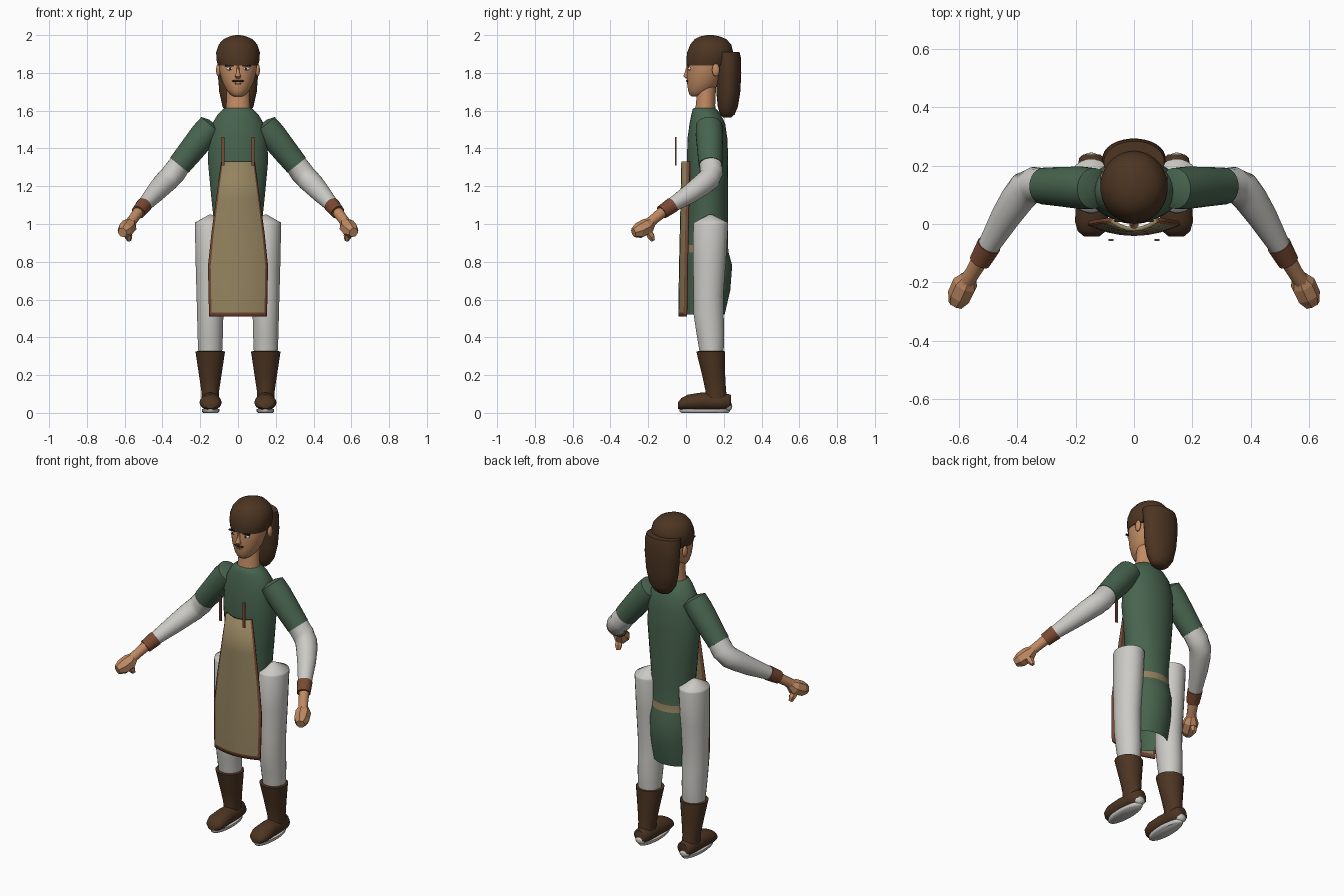
import bpy, bmesh, math
from mathutils import Vector

if "Cube" in bpy.data.objects:
    bpy.data.objects.remove(bpy.data.objects["Cube"], do_unlink=True)


def material(name, hex_code):
    srgb = [int(hex_code[i:i + 2], 16) / 255 for i in (0, 2, 4)]
    col = [c / 12.92 if c < 0.04 else ((c + 0.055) / 1.055) ** 2.4 for c in srgb] + [1]
    m = bpy.data.materials.new(name)
    m.use_nodes = True
    m.diffuse_color = col
    m.node_tree.nodes["Principled BSDF"].inputs["Base Color"].default_value = col
    return m


SKIN = material("skin", "c08a62")
DARK = material("dark brown", "4d3522")
GREEN = material("green cloth", "48644f")
LINEN = material("linen white", "cbcac5")
LEATHER = material("leather trim", "7a4a33")
CANVAS = material("apron canvas", "94835f")
EYE = material("eye white", "e6e2da")
INK = material("lash black", "2a1c16")


def finish(bm, name, mats, smooth=True, angle=50):
    bmesh.ops.recalc_face_normals(bm, faces=bm.faces)
    me = bpy.data.meshes.new(name)
    bm.to_mesh(me)
    bm.free()
    for m in mats:
        me.materials.append(m)
    ob = bpy.data.objects.new(name, me)
    bpy.context.collection.objects.link(ob)
    if smooth:
        bpy.ops.object.select_all(action="DESELECT")
        ob.select_set(True)
        bpy.context.view_layer.objects.active = ob
        bpy.ops.object.shade_smooth_by_angle(angle=math.radians(angle))
    return ob


def loft(name, rings, mats, n=24, side=1, caps=True, smooth=True, rule=None):
    """Skin rings of (centre, axis u, axis v); side=-1 mirrors in x."""
    bm = bmesh.new()
    loops = []
    for c, u, v in rings:
        loop = []
        for i in range(n):
            a = math.tau * (i + 0.5) / n
            p = c + u * math.cos(a) + v * math.sin(a)
            loop.append(bm.verts.new((p.x * side, p.y, p.z)))
        loops.append(loop)
    for k, (a, b) in enumerate(zip(loops, loops[1:])):
        for i in range(n):
            f = bm.faces.new((a[i], a[(i + 1) % n], b[(i + 1) % n], b[i]))
            f.material_index = rule(k) if rule else 0
    if caps:
        bm.faces.new(loops[0])
        bm.faces.new(loops[-1]).material_index = rule(len(rings) - 2) if rule else 0
    return finish(bm, name, mats, smooth)


def stack(name, rows, mats, cx=0, **kw):
    """Horizontal ellipses from rows of (z, half width, y front, y back)."""
    rings = [(Vector((cx, (f + b) / 2, z)), Vector((w, 0, 0)), Vector((0, (b - f) / 2, 0)))
             for z, w, f, b in rows]
    return loft(name, rings, mats, **kw)


def tube(name, pts, mats, flat=1, **kw):
    """Round tube along points of (x, y, z, radius)."""
    P = [Vector(p[:3]) for p in pts]
    rings = []
    for i, p in enumerate(P):
        t = (P[min(i + 1, len(P) - 1)] - P[max(i - 1, 0)]).normalized()
        u = t.cross(Vector((0, 0, 1))).normalized()
        rings.append((p, u * pts[i][3] * flat, t.cross(u) * pts[i][3]))
    return loft(name, rings, mats, **kw)


def ball(name, loc, size, mat, segs=16):
    bm = bmesh.new()
    bmesh.ops.create_uvsphere(bm, u_segments=segs, v_segments=segs // 2, radius=1)
    bmesh.ops.scale(bm, vec=size, verts=bm.verts)
    bmesh.ops.translate(bm, vec=loc, verts=bm.verts)
    return finish(bm, name, [mat])


def box(name, loc, size, mat):
    bm = bmesh.new()
    bmesh.ops.create_cube(bm, size=1)
    bmesh.ops.scale(bm, vec=size, verts=bm.verts)
    bmesh.ops.translate(bm, vec=loc, verts=bm.verts)
    return finish(bm, name, [mat], smooth=False)


# Tunic with a belt band around the hips
stack("tunic", [(0.52, .125, 0, .205), (0.65, .13, 0, .235), (0.78, .13, 0, .245),
                (0.85, .126, 0, .226), (0.89, .124, 0, .222), (1.0, .127, .01, .222),
                (1.15, .143, .01, .222), (1.33, .16, .005, .224), (1.45, .156, .007, .22),
                (1.53, .138, .018, .208), (1.58, .108, .028, .185), (1.608, .08, .035, .162),
                (1.615, .066, .045, .155)],
      [GREEN, CANVAS], n=32, rule=lambda k: 1 if k == 3 else 0, caps=False)
stack("neck", [(1.58, .07, .04, .16), (1.63, .063, .052, .155), (1.74, .06, .06, .16)], [SKIN])

# Head
stack("head", [(1.675, .022, .03, .075), (1.685, .04, .018, .11), (1.71, .062, .01, .15),
               (1.75, .082, .005, .18), (1.8, .096, .005, .2), (1.85, .104, .008, .21),
               (1.93, .09, .03, .2)], [SKIN], n=32)
stack("nose", [(1.77, .012, -.002, .02), (1.782, .017, -.016, .02), (1.8, .01, -.008, .02),
               (1.84, .006, .002, .02)], [SKIN], n=8)
ball("upper_lip", (0, .009, 1.757), (.032, .008, .007), INK)
ball("lower_lip", (0, .011, 1.743), (.02, .007, .006), LEATHER)
for s, tag in ((1, "left"), (-1, "right")):
    ball(tag + "_eye", (s * .042, .02, 1.822), (.02, .01, .009), EYE)
    ball(tag + "_pupil", (s * .042, .0125, 1.822), (.007, .004, .007), INK, 10)
    box(tag + "_eyebrow", (s * .045, .012, 1.839), (.045, .009, .008), INK)
    ball(tag + "_ear", (s * .104, .158, 1.815), (.012, .02, .034), SKIN)

# Hair
stack("hair_cap", [(1.838, .106, .003, .23), (1.87, .115, .001, .245), (1.91, .116, .006, .25),
                   (1.95, .103, .022, .24), (1.978, .078, .045, .215), (1.993, .045, .075, .18),
                   (2.0, .012, .11, .145)], [DARK], n=32)
stack("hair_fall", [(1.565, .035, .195, .24), (1.58, .055, .18, .258), (1.62, .082, .168, .275),
                    (1.7, .1, .16, .288), (1.8, .108, .16, .293), (1.88, .108, .15, .291),
                    (1.91, .104, .14, .284)], [DARK], n=28)

for s, tag in ((1, "left"), (-1, "right")):
    # Arm: short sleeve over a long linen sleeve
    tube(tag + "_sleeve", [(.13, .122, 1.535, .03), (.14, .122, 1.522, .07), (.18, .124, 1.474, .073),
                           (.25, .128, 1.386, .068), (.31, .13, 1.312, .063)], [GREEN], side=s)
    tube(tag + "_forearm", [(.3, .13, 1.325, .06), (.34, .134, 1.27, .062), (.372, .12, 1.235, .061),
                            (.4, .085, 1.207, .058), (.44, .025, 1.163, .051),
                            (.51, -.095, 1.086, .035)], [LINEN], side=s)
    tube(tag + "_cuff", [(.497, -.073, 1.1, .042), (.528, -.128, 1.062, .037)], [LEATHER], side=s)
    tube(tag + "_wrist", [(.52, -.11, 1.074, .03), (.552, -.165, 1.03, .027),
                          (.575, -.2, 1.0, .028)], [SKIN], n=12, side=s)
    tube(tag + "_fist", [(.565, -.182, 1.012, .026), (.578, -.205, .988, .044),
                         (.598, -.248, .965, .043), (.612, -.278, .955, .026)],
         [SKIN], n=7, side=s, smooth=False)
    tube(tag + "_thumb", [(.59, -.205, .965, .018), (.58, -.185, .935, .021),
                          (.575, -.175, .912, .012)], [SKIN], n=6, side=s, smooth=False)

    # Leg with a coned top
    stack(tag + "_leg", [(.25, .06, .08, .19), (.33, .064, .07, .2), (.42, .068, .055, .203),
                         (.52, .07, .04, .2), (.62, .073, .04, .198), (.8, .078, .036, .212),
                         (1.0, .082, .038, .224), (1.008, .08, .042, .222),
                         (1.05, .006, .122, .138)], [LINEN], cx=.147, side=s)
    # Boot
    stack(tag + "_boot_shaft", [(.07, .046, .1, .22), (.12, .048, .102, .212), (.2, .06, .085, .208),
                                (.325, .079, .054, .208), (.327, .066, .068, .198)],
          [DARK], cx=.147, side=s)
    foot = [(.238, .06, .03, .036), (.225, .058, .044, .042), (.17, .058, .05, .046),
            (.08, .06, .053, .048), (.01, .055, .058, .042), (-.025, .047, .048, .031),
            (-.043, .038, .026, .016)]
    loft(tag + "_foot", [(Vector((.145, y, z)), Vector((w, 0, 0)), Vector((0, 0, h)))
                         for y, z, w, h in foot], [DARK], side=s)
    stack(tag + "_sole", [(0, .04, -.025, .225), (.008, .047, -.036, .234), (.02, .047, -.036, .234)],
          [LINEN], cx=.145, side=s)
    ball(tag + "_heel", (s * .147, .222, .035), (.032, .023, .026), LINEN)
    # Apron strap
    box(tag + "_apron_strap", (s * .079, -.055, 1.385), (.016, .008, .15), LEATHER)

# Apron: curved panel with trimmed sides and hem
cols = [-1, -.91, -.6, -.3, 0, .3, .6, .91, 1]
rows = [(.51, .15, -.034), (.532, .151, -.034), (.65, .154, -.032), (.78, .156, -.03),
        (.95, .138, -.026), (1.13, .113, -.022), (1.33, .084, -.018)]
bm = bmesh.new()
grid = [[bm.verts.new((u * w, y + .034 * u * u, z)) for u in cols] for z, w, y in rows]
for r in range(len(rows) - 1):
    for c in range(len(cols) - 1):
        f = bm.faces.new((grid[r][c], grid[r][c + 1], grid[r + 1][c + 1], grid[r + 1][c]))
        f.material_index = 1 if r == 0 or c in (0, len(cols) - 2) else 0
apron = finish(bm, "apron", [CANVAS, LEATHER], angle=40)
mod = apron.modifiers.new("thickness", "SOLIDIFY")
mod.thickness = .014
mod.offset = 0
